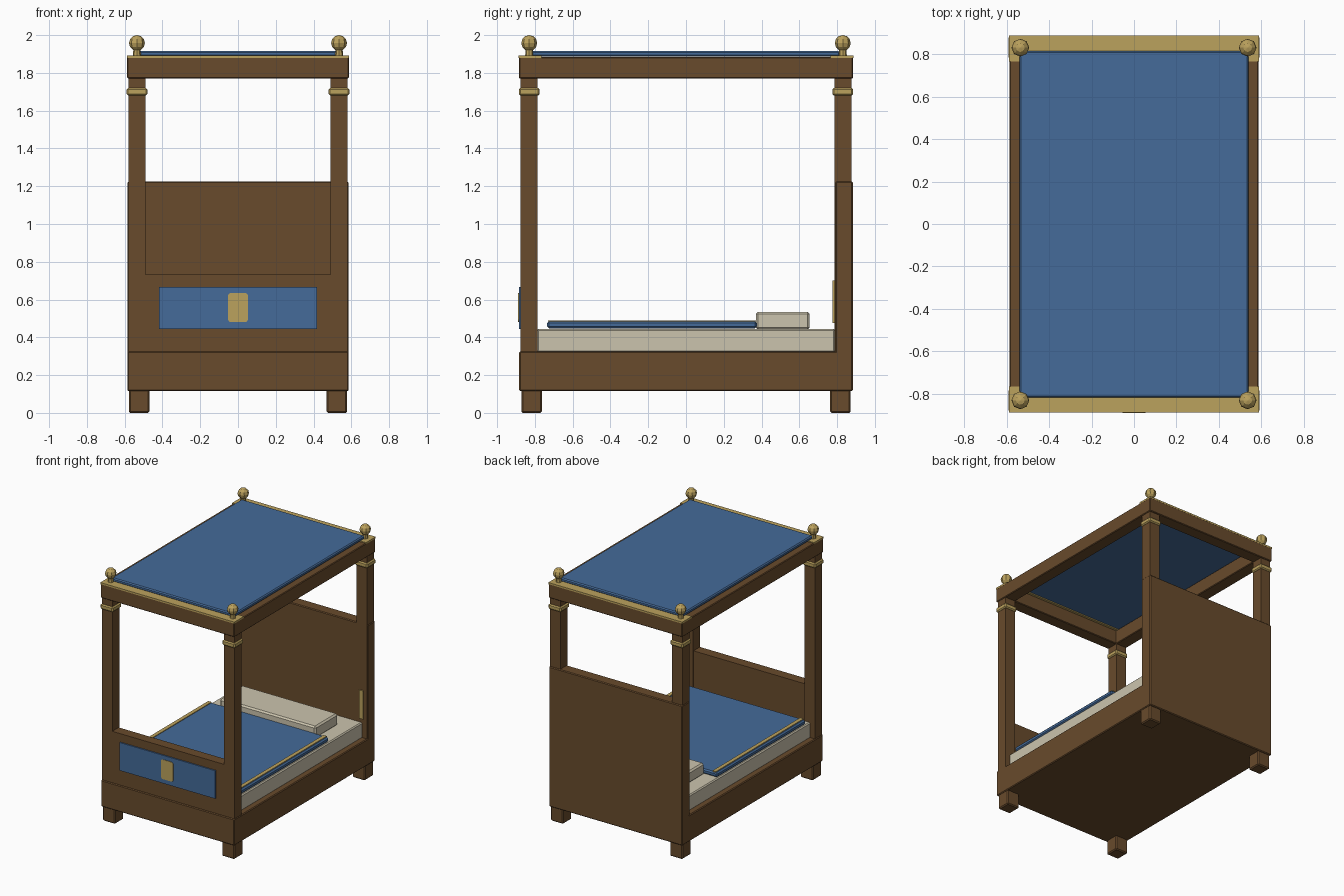
import bpy, math

if "Cube" in bpy.data.objects:
    bpy.data.objects.remove(bpy.data.objects["Cube"])


def material(name, rgb):
    m = bpy.data.materials.new(name)
    m.diffuse_color = (*rgb, 1)
    m.use_nodes = True
    m.node_tree.nodes["Principled BSDF"].inputs["Base Color"].default_value = m.diffuse_color
    return m


WOOD = material("brown_wood", (0.14, 0.07, 0.025))
BLUE = material("blue_cloth", (0.058, 0.145, 0.32))
GOLD = material("gold_trim", (0.50, 0.36, 0.11))
CREAM = material("cream_linen", (0.60, 0.55, 0.42))


def box(name, x, y, z, mat, bevel=0.0, segments=1):
    """Box from (min, max) ranges on each axis, with an optional bevel."""
    bpy.ops.mesh.primitive_cube_add(
        size=1, location=[(a + b) / 2 for a, b in (x, y, z)])
    ob = bpy.context.object
    ob.name = name
    ob.scale = [b - a for a, b in (x, y, z)]
    bpy.ops.object.transform_apply(location=False, rotation=False, scale=True)
    ob.data.materials.append(mat)
    if bevel:
        mod = ob.modifiers.new("bevel", "BEVEL")
        mod.width = bevel
        mod.segments = segments
    return ob


def centred(c, half):
    return (c - half, c + half)


# Bed base, headboard and footboard
box("bed_base", (-0.585, 0.585), (-0.883, 0.883), (0.115, 0.325), WOOD, 0.006)
box("headboard", (-0.585, 0.585), (0.79, 0.883), (0.30, 1.225), WOOD, 0.006)
box("footboard", (-0.49, 0.49), (-0.875, -0.795), (0.32, 0.733), WOOD)

# Footboard panel and emblem
box("footboard_panel", (-0.418, 0.418), (-0.885, -0.874), (0.445, 0.667), BLUE)
emblem = box("footboard_emblem", (-0.053, 0.053), (-0.889, -0.882), (0.48, 0.635), GOLD)
bm_mod = emblem.modifiers.new("round_corners", "BEVEL")
bm_mod.width = 0.016
bm_mod.segments = 3
bm_mod.limit_method = "WEIGHT"
weights = emblem.data.attributes.new("bevel_weight_edge", "FLOAT", "EDGE")
for e in emblem.data.edges:
    a, b = (emblem.data.vertices[i].co for i in e.vertices)
    weights.data[e.index].value = 1.0 if abs(a.y - b.y) > 0.001 else 0.0

# Corner parts: legs, posts, collars, finials
for sx, side in ((-1, "left"), (1, "right")):
    for sy, end in ((-1, "front"), (1, "back")):
        tag = f"{end}_{side}"
        cx, cy = sx * 0.535, sy * 0.83
        box("leg_" + tag, centred(sx * 0.523, 0.055), centred(sy * 0.817, 0.055),
            (0.01 - 0.01, 0.125), WOOD, 0.008)
        box("post_" + tag, centred(cx, 0.045), centred(cy, 0.045), (0.3, 1.78), WOOD)
        box("collar_" + tag, centred(cx, 0.055), centred(cy, 0.055),
            (1.68, 1.72), GOLD, 0.008)
        bpy.ops.mesh.primitive_cone_add(vertices=8, radius1=0.022, radius2=0.018,
                                        depth=0.05, location=(cx, cy, 1.91))
        neck = bpy.context.object
        neck.name = "finial_neck_" + tag
        neck.data.materials.append(GOLD)
        bpy.ops.mesh.primitive_uv_sphere_add(segments=8, ring_count=6, radius=0.042,
                                             location=(cx, cy, 1.958))
        ball = bpy.context.object
        ball.name = "finial_ball_" + tag
        ball.data.materials.append(GOLD)
    # Gold plate on the inner face of each back post
    box("post_plate_" + side, centred(sx * 0.535, 0.018), (0.776, 0.786),
        (0.475, 0.70), GOLD)

# Canopy frame with gold caps on the end rails
for s, side in ((-1, "left"), (1, "right")):
    xs = sorted((s * 0.487, s * 0.587))
    box("canopy_rail_" + side, xs, (-0.883, 0.883), (1.77, 1.884), WOOD, 0.005)
for s, end in ((-1, "front"), (1, "back")):
    ys = sorted((s * 0.785, s * 0.885))
    box("canopy_rail_" + end, (-0.587, 0.587), ys, (1.77, 1.884), WOOD, 0.005)
    ys = sorted((s * 0.765, s * 0.886))
    box("canopy_cap_" + end, (-0.588, 0.588), ys, (1.878, 1.891), GOLD)
box("canopy_cloth", (-0.54, 0.54), (-0.817, 0.815), (1.886, 1.916), BLUE, 0.008)

# Bedding
box("mattress", (-0.54, 0.54), (-0.79, 0.79), (0.32, 0.445), CREAM, 0.008)
box("pillow", (-0.42, 0.42), (0.37, 0.655), (0.44, 0.535), CREAM, 0.012)
box("blanket", (-0.535, 0.535), (-0.735, 0.375), (0.447, 0.485), BLUE, 0.01)
for s, side in ((-1, "left"), (1, "right")):
    box("blanket_trim_" + side, centred(s * 0.505, 0.015), (-0.73, 0.37),
        (0.483, 0.49), GOLD)
